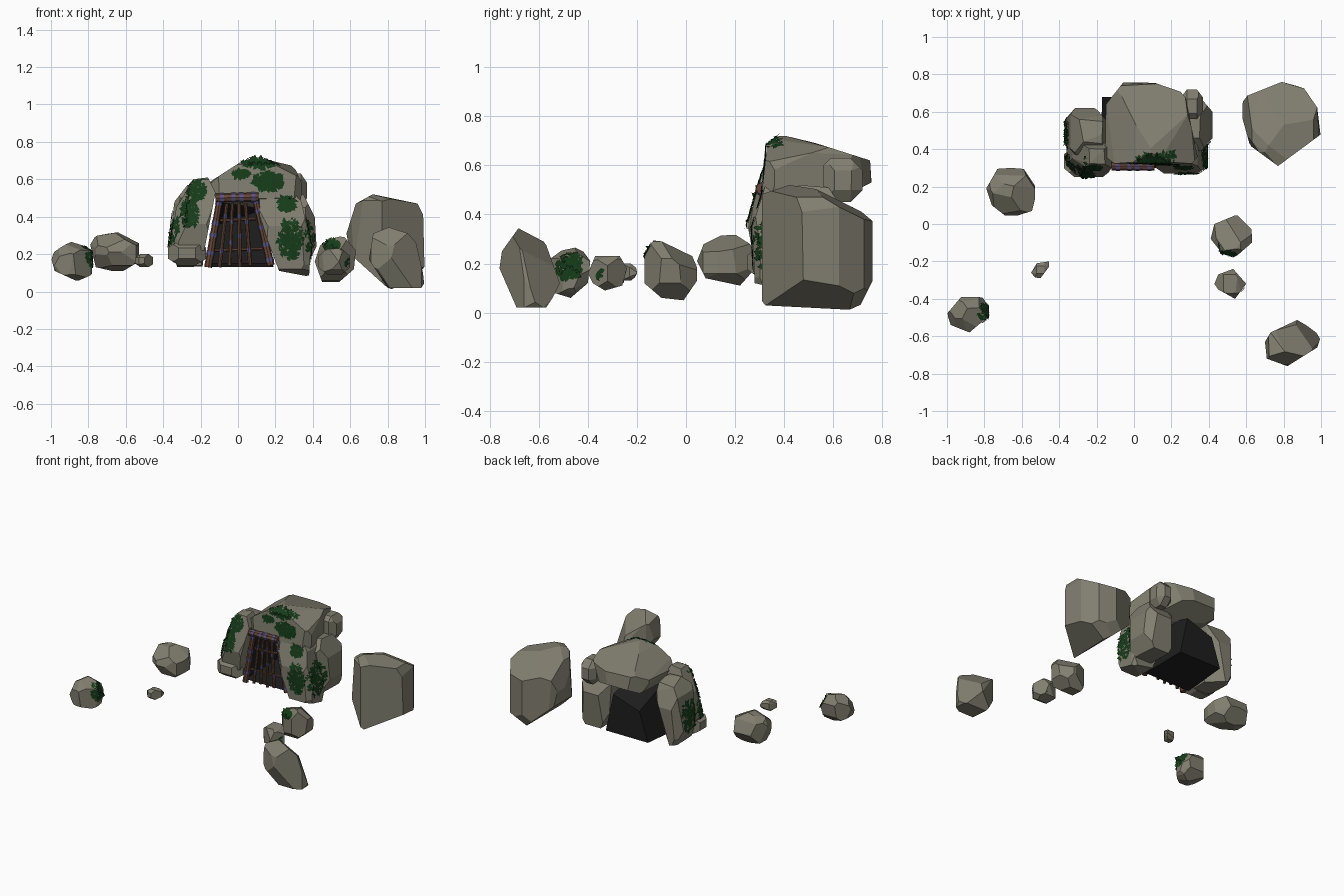
import bpy, bmesh, math, random
from itertools import combinations, product
from mathutils import Vector, Matrix
from mathutils.geometry import convex_hull_2d
from mathutils.bvhtree import BVHTree

random.seed(4)


def material(name, rgb):
    m = bpy.data.materials.new(name)
    m.diffuse_color = (*rgb, 1)
    return m


STONE = material("stone", (0.22, 0.21, 0.16))
MOSS = material("moss", (0.008, 0.045, 0.01))
WOOD = material("wood", (0.13, 0.06, 0.04))
ROPE = material("rope", (0.11, 0.09, 0.23))
DARK = material("dark", (0.013, 0.013, 0.013))

# Outline directions (right, up): front, side, top, and three angled ones
X, Y, Z = Vector((1, 0, 0)), Vector((0, 1, 0)), Vector((0, 0, 1))
VIEWS = {"front": (X, Z), "side": (Y, Z), "top": (X, Y),
         "angle_a": (Vector((.825, .565, 0)), Vector((-.215, .314, .925))),
         "angle_b": (Vector((-.825, -.565, 0)), Vector((.215, -.314, .925))),
         "angle_c": (Vector((-.75, .66, 0)), Vector((.30, .345, .89)))}


def finish(name, bm, mat):
    me = bpy.data.meshes.new(name)
    bm.to_mesh(me)
    bm.free()
    me.materials.append(mat)
    ob = bpy.data.objects.new(name, me)
    bpy.context.collection.objects.link(ob)
    return ob


def chamfer(a0, a1, b0, b1, c=0.28):
    """Rectangle with cut corners, as an outline."""
    da, db = (a1 - a0) * c, (b1 - b0) * c
    return [(a0 + da, b0), (a1 - da, b0), (a1, b0 + db), (a1, b1 - db),
            (a1 - da, b1), (a0 + da, b1), (a0, b1 - db), (a0, b0 + db)]


rocks = []


def rock(name, front, side, top, k=2.1, **angled):
    """Faceted boulder: the solid that fits all its outlines, with corners cut."""
    planes = []
    lo = Vector((min(p[0] for p in front), min(p[0] for p in side), min(p[1] for p in front)))
    hi = Vector((max(p[0] for p in front), max(p[0] for p in side), max(p[1] for p in front)))
    for view, pts in dict(front=front, side=side, top=top, **angled).items():
        right, up = VIEWS[view]
        hull = [Vector(pts[i]) for i in convex_hull_2d([Vector(p) for p in pts])]
        mid = sum(hull, Vector((0, 0))) / len(hull)
        for p, q in zip(hull, hull[1:] + hull[:1]):
            n2 = Vector((q.y - p.y, p.x - q.x))
            if n2.length < 1e-5:
                continue
            n2.normalize()
            if n2.dot(p - mid) < 0:
                n2.negate()
            planes.append((right * n2.x + up * n2.y, n2.dot(p)))
    centre, half = (lo + hi) / 2, (hi - lo) / 2
    for s in product((-1, 1), repeat=3):
        n = Vector([s[i] / half[i] for i in range(3)])
        d = (n.dot(centre) + k * random.uniform(0.95, 1.08)) / n.length
        planes.append((n.normalized(), d))
    bm = bmesh.new()
    for (n1, d1), (n2, d2), (n3, d3) in combinations(planes, 3):
        c23 = n2.cross(n3)
        det = n1.dot(c23)
        if abs(det) < 1e-4:
            continue
        p = (c23 * d1 + n3.cross(n1) * d2 + n1.cross(n2) * d3) / det
        if all(n.dot(p) <= d + 1e-5 for n, d in planes):
            bm.verts.new(p)
    bmesh.ops.remove_doubles(bm, verts=bm.verts[:], dist=0.015)
    bmesh.ops.convex_hull(bm, input=bm.verts[:])
    bmesh.ops.delete(bm, geom=[v for v in bm.verts if not v.link_faces], context='VERTS')
    bmesh.ops.dissolve_limit(bm, angle_limit=math.radians(9), verts=bm.verts[:], edges=bm.edges[:])
    bmesh.ops.recalc_face_normals(bm, faces=bm.faces[:])
    rocks.append(finish(name, bm, STONE))


# Loose boulders
rock("large_boulder",
     [(.72, .52), (.96, .47), (.99, .41), (1, .02), (.81, .01), (.60, .2), (.58, .31), (.63, .47)],
     [(.30, .48), (.42, .52), (.62, .51), (.76, .40), (.76, .13), (.70, .01), (.31, .03)],
     [(.59, .68), (.79, .76), (.90, .73), (.97, .69), (1, .48), (.77, .31), (.62, .42), (.57, .6)], 2.9,
     angle_a=[(.77, .46), (.96, .46), (1.17, .38), (1.17, .09), (.77, -.07), (.75, .13)],
     angle_b=[(-1.16, .50), (-.82, .53), (-.74, .44), (-.74, .12), (-1.03, -.04), (-1.16, .06)],
     angle_c=[(-.45, .95), (-.23, .96), (-.07, .91), (0, .80), (-.01, .57), (-.37, .36), (-.48, .57)])
rock("leaning_boulder",
     [(.70, .17), (.73, .355), (.77, .375), (.92, .32), (.95, .27), (1, .05), (.98, .02), (.80, .02)],
     [(-.76, .18), (-.75, .25), (-.66, .375), (-.60, .36), (-.51, .11), (-.57, .02), (-.69, .02)],
     [(.70, -.63), (.73, -.58), (.88, -.51), (1, -.60), (.98, -.66), (.82, -.76), (.71, -.72)], 3,
     angle_a=[(.16, -.10), (.28, -.07), (.41, -.18), (.485, -.40), (.36, -.47), (.18, -.255)])
rock("middle_boulder",
     [(.41, .16), (.44, .25), (.51, .30), (.57, .29), (.63, .22), (.62, .12), (.54, .05), (.45, .05)],
     [(-.18, .21), (-.13, .30), (.02, .29), (.045, .21), (.045, .13), (-.01, .05), (-.10, .06), (-.17, .12)],
     [(.41, -.08), (.43, 0), (.55, .05), (.64, -.04), (.63, -.10), (.55, -.17), (.47, -.155)], 2.2,
     angle_a=[(.27, .03), (.32, .11), (.42, .115), (.51, .03), (.485, -.09), (.34, -.125), (.28, -.07)])
rock("small_boulder", chamfer(.43, .60, .09, .23),
     [(-.40, .16), (-.37, .23), (-.27, .23), (-.24, .18), (-.26, .11), (-.33, .09), (-.38, .12)],
     [(.43, -.32), (.45, -.27), (.53, -.24), (.60, -.32), (.54, -.40), (.45, -.35)], 2.0)
rock("left_boulder",
     [(-.79, .25), (-.76, .30), (-.62, .32), (-.53, .27), (-.53, .16), (-.63, .10), (-.76, .13)],
     [(.045, .21), (.08, .30), (.19, .325), (.26, .28), (.30, .2), (.22, .11), (.08, .14)],
     [(-.79, .19), (-.73, .295), (-.58, .305), (-.51, .21), (-.545, .07), (-.67, .03), (-.76, .10)], 2.3,
     angle_a=[(-.58, .39), (-.53, .49), (-.44, .505), (-.32, .47), (-.31, .34), (-.365, .26), (-.495, .28)],
     angle_b=[(.32, -.04), (.33, .065), (.46, .105), (.58, .03), (.57, -.085), (.44, -.165), (.35, -.105)])
rock("pebble", chamfer(-.55, -.45, .13, .20), chamfer(-.29, -.20, .13, .20),
     [(-.55, -.26), (-.52, -.21), (-.455, -.20), (-.455, -.23), (-.50, -.29), (-.535, -.285)], 2.0)
rock("outer_boulder",
     [(-1, .18), (-.965, .24), (-.88, .27), (-.785, .24), (-.78, .09), (-.86, .055), (-.98, .11)],
     [(-.49, .265), (-.43, .265), (-.39, .21), (-.40, .12), (-.47, .06), (-.57, .09), (-.58, .2)],
     [(-1, -.48), (-.92, -.385), (-.82, -.38), (-.77, -.44), (-.785, -.50), (-.88, -.58), (-.98, -.54)], 2.2,
     angle_a=[(-1.115, .17), (-1.075, .26), (-.99, .295), (-.89, .24), (-.885, .13), (-.975, .06), (-1.08, .085)],
     angle_b=[(.89, .11), (.935, .19), (1.04, .2), (1.13, .11), (1.09, .03), (.995, .005), (.91, .04)])

# Cave stones
rock("cave_roof",
     [(-.16, .58), (.01, .69), (.09, .72), (.30, .67), (.35, .56), (.33, .47), (.2, .43), (-.11, .48)],
     [(.31, .50), (.33, .68), (.385, .725), (.53, .69), (.75, .62), (.76, .47), (.68, .43), (.45, .43)],
     [(-.155, .36), (-.15, .64), (-.055, .76), (.11, .755), (.27, .70), (.34, .36), (.3, .31), (-.1, .32)], 2.8,
     angle_a=[(.04, .72), (.21, .81), (.42, .83), (.60, .79), (.66, .72), (.68, .53), (.5, .35), (.1, .35), (0, .45)],
     angle_b=[(-.61, .44), (-.57, .5), (-.30, .58), (-.2, .575), (-.03, .46), (-.03, .34), (-.30, .22), (-.57, .29)])
rock("left_front_pillar",
     [(-.24, .60), (-.16, .61), (-.12, .53), (-.18, .22), (-.33, .20), (-.36, .26), (-.33, .45)],
     [(.28, .20), (.25, .36), (.32, .60), (.40, .61), (.44, .50), (.42, .18)],
     chamfer(-.36, -.12, .25, .44, .2), 2.4,
     angle_b=[(-.3, .5), (-.05, .5), (.04, .36), (.11, .1), (.13, -.1), (-.3, -.15)])
rock("left_back_pillar",
     [(-.27, .57), (-.17, .56), (-.15, .45), (-.19, .13), (-.32, .12), (-.37, .24), (-.34, .48)],
     [(.38, .14), (.37, .50), (.44, .57), (.56, .54), (.62, .40), (.60, .13)],
     chamfer(-.37, -.15, .37, .62, .25), 2.3,
     angle_b=[(-.195, .21), (-.135, .43), (-.06, .49), (.035, .33), (.08, .11), (.035, -.12), (-.11, -.13)])
rock("left_foot_stone", chamfer(-.375, -.17, .14, .27), chamfer(.25, .42, .14, .27),
     chamfer(-.375, -.17, .25, .42), 2.2)
rock("right_front_pillar",
     [(.10, .46), (.14, .55), (.27, .56), (.34, .48), (.39, .25), (.38, .08), (.22, .11), (.18, .2)],
     [(.28, .12), (.27, .35), (.33, .54), (.42, .56), (.48, .45), (.45, .08)],
     chamfer(.10, .40, .27, .48, .2), 2.4)
rock("right_back_pillar",
     [(.18, .46), (.24, .53), (.35, .52), (.41, .40), (.42, .24), (.36, .12), (.24, .13), (.19, .24)],
     [(.40, .14), (.39, .45), (.46, .52), (.58, .51), (.67, .38), (.64, .13)],
     chamfer(.18, .42, .39, .67, .25), 2.3)
rock("right_top_stone", chamfer(.25, .37, .45, .63), chamfer(.54, .72, .45, .63),
     chamfer(.25, .37, .56, .72), 2.0)

# Dark hollow, open at the front, lower at the back
bm = bmesh.new()
near = [bm.verts.new((x, .345, z)) for x, z in [(-.18, .13), (.19, .13), (.12, .50), (-.11, .50)]]
far = [bm.verts.new((x, .68, z)) for x, z in [(-.17, .15), (.17, .15), (.11, .43), (-.10, .36)]]
for i in range(4):
    j = (i + 1) % 4
    bm.faces.new((near[i], near[j], far[j], far[i]))
bm.faces.new(far)
finish("cave_hollow", bm, DARK)

# Wooden gate with rope bindings
wood, rope = bmesh.new(), bmesh.new()


def pole(target, a, b, r0, r1, sides=8):
    a, b = Vector(a), Vector(b)
    rot = (b - a).to_track_quat('Z', 'Y').to_matrix().to_4x4()
    bmesh.ops.create_cone(target, cap_ends=True, segments=sides, radius1=r0, radius2=r1,
                          depth=(b - a).length, matrix=Matrix.Translation((a + b) / 2) @ rot)


def bound_pole(a, b, r0, r1, bands):
    pole(wood, a, b, r0, r1)
    a, b = Vector(a), Vector(b)
    for t in bands:
        r = (r0 + (r1 - r0) * t) * 1.12
        c, w = a.lerp(b, t), (b - a).normalized() * 0.011
        pole(rope, c - w, c + w, r, r)


bound_pole((-.16, .315, .13), (-.095, .32, .51), .021, .017, (.2, .45, .62, .9))
bound_pole((.175, .315, .14), (.09, .32, .51), .021, .017, (.08, .3, .55, .78, .92))
bound_pole((-.12, .31, .50), (.11, .31, .505), .023, .025, (.15, .42, .6, .88))
for i, (x0, x1, z) in enumerate([(-.10, -.06, .13), (-.045, -.03, .14), (.01, .005, .13), (.065, .04, .14)]):
    bound_pole((x0, .325, z), (x1, .33, .47), .011, .010, (.25 + .12 * (i % 3), .8 - .1 * (i % 2)))
for z, w in ((.22, .13), (.38, .095)):
    pole(wood, (-w, .335, z), (w, .335, z + .01), .009, .009, 6)
finish("gate_wood", wood, WOOD)
finish("gate_rope", rope, ROPE)

# Moss: leaf flakes thrown onto the rocks along a direction
verts, faces = [], []
for ob in rocks:
    base = len(verts)
    verts += [v.co.copy() for v in ob.data.vertices]
    faces += [[base + i for i in p.vertices] for p in ob.data.polygons]
tree = BVHTree.FromPolygons(verts, faces)
moss = bmesh.new()


def moss_patch(centre, direction, spread, count):
    d = Vector(direction).normalized()
    for _ in range(count):
        off = Vector((1, 1, 1))
        while off.length > 1:
            off = Vector([random.uniform(-1, 1) for _ in range(3)])
        off = Vector([a * b for a, b in zip(off, spread)])
        off -= d * off.dot(d)
        hit, n, _, dist = tree.ray_cast(Vector(centre) + off - d * 0.2, d, 0.4)
        if hit is None:
            continue
        if n.dot(d) > 0:
            n = -n
        t = n.orthogonal().normalized()
        t.rotate(Matrix.Rotation(random.uniform(0, 6.28), 3, n))
        s, r = n.cross(t), random.uniform(.008, .017)
        c = hit + n * random.uniform(.002, .005)
        moss.faces.new([moss.verts.new(c + q) for q in
                        (t * r * 1.4 + n * .003, s * r * .7, -t * r, -s * r * .7)])


FRONT, LEFT, RIGHT = (0, 1, -.15), (1, .1, -.2), (-1, .1, -.1)
for c, d, s, n in [
        ((.16, .32, .585), FRONT, (.09, .03, .055), 230),
        ((.12, .36, .68), (0, .7, -.7), (.11, .05, .03), 150),
        ((.02, .32, .63), FRONT, (.05, .03, .025), 60),
        ((.26, .30, .47), FRONT, (.05, .03, .045), 110),
        ((.28, .29, .28), FRONT, (.07, .03, .11), 220),
        ((.40, .36, .28), RIGHT, (.03, .09, .13), 220),
        ((-.22, .30, .54), FRONT, (.05, .03, .06), 120),
        ((-.26, .27, .42), FRONT, (.05, .03, .09), 170),
        ((-.36, .48, .32), LEFT, (.03, .09, .12), 220),
        ((-.34, .33, .32), LEFT, (.03, .05, .08), 100),
        ((.50, -.15, .25), FRONT, (.045, .03, .035), 80),
        ((.53, -.16, .14), FRONT, (.06, .03, .04), 50),
        ((-.78, -.48, .19), RIGHT, (.03, .055, .06), 130)]:
    moss_patch(c, d, s, n)
finish("moss_patches", moss, MOSS)
